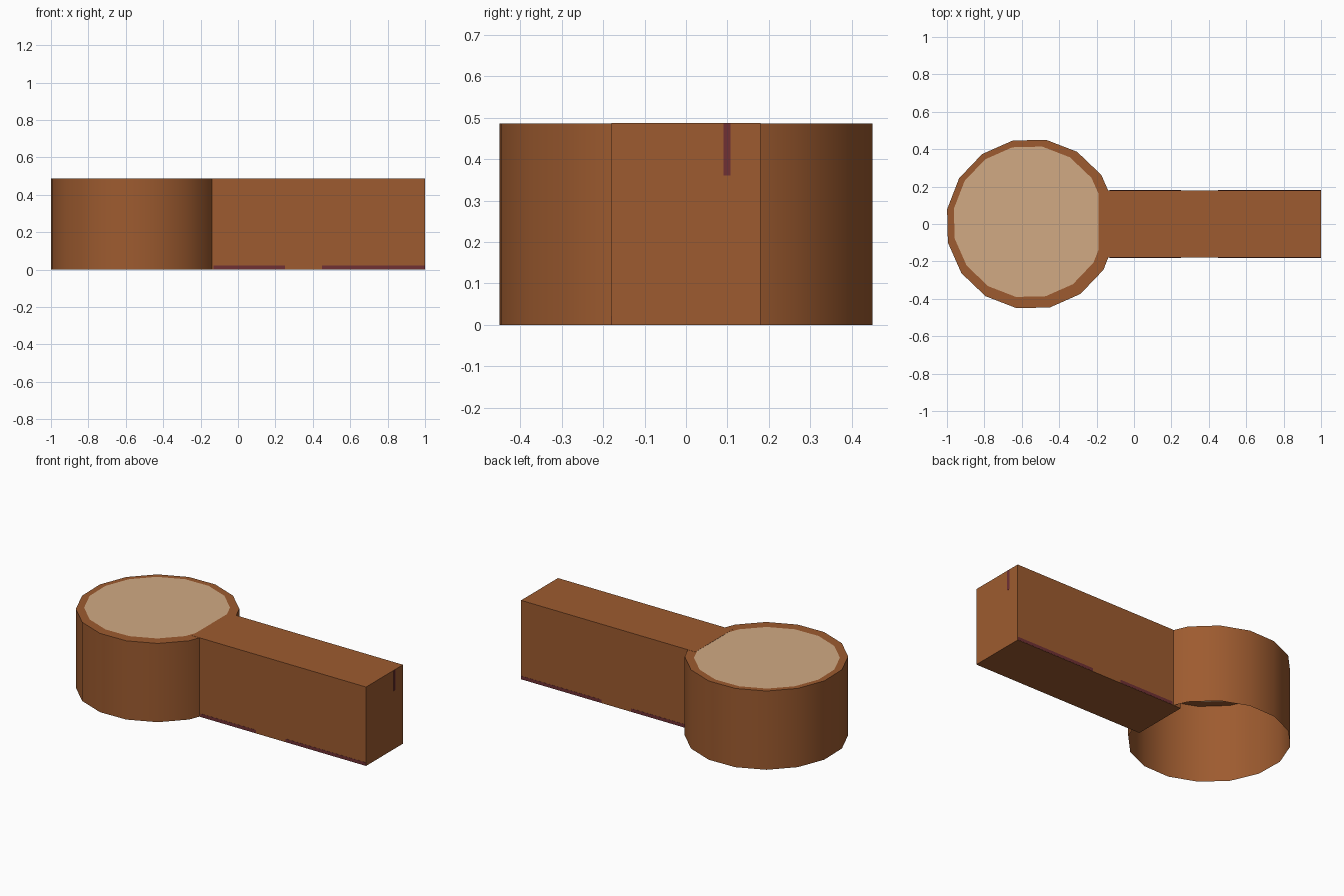
import bpy, bmesh, math
from mathutils import Vector

if "Cube" in bpy.data.objects:
    bpy.data.objects.remove(bpy.data.objects["Cube"])

H = 0.487            # overall height
CX, R, N = -0.549, 0.457, 16


def material(name, rgb):
    m = bpy.data.materials.new(name)
    m.diffuse_color = (*rgb, 1)
    m.use_nodes = True
    m.node_tree.nodes["Principled BSDF"].inputs["Base Color"].default_value = m.diffuse_color
    return m


brown = material("wood brown", (0.34, 0.105, 0.029))
tan = material("cut wood tan", (0.64, 0.40, 0.23))
purple = material("dark maroon", (0.16, 0.03, 0.034))


def make(name, bm, mats):
    bmesh.ops.recalc_face_normals(bm, faces=bm.faces)
    me = bpy.data.meshes.new(name)
    bm.to_mesh(me)
    bm.free()
    for m in mats:
        me.materials.append(m)
    ob = bpy.data.objects.new(name, me)
    bpy.context.collection.objects.link(ob)
    return ob


def box(name, lo, hi, mat):
    bm = bmesh.new()
    bmesh.ops.create_cube(bm, size=1)
    lo, hi = Vector(lo), Vector(hi)
    for v in bm.verts:
        v.co = Vector(lo[i] + (v.co[i] + 0.5) * (hi[i] - lo[i]) for i in range(3))
    return make(name, bm, [mat])


# round head: wall, rim and pale top, open underneath
def ring(bm, cx, cy, r, z):
    return [bm.verts.new((cx + r * math.cos(a), cy + r * math.sin(a), z))
            for a in (math.radians(12.6 + 360 / N * i) for i in range(N))]


bm = bmesh.new()
rings = [ring(bm, CX, 0, R, 0), ring(bm, CX, 0, R, H - 0.001),
         ring(bm, CX - 0.012, 0.012, 0.408, H - 0.001)]
for k in range(2):
    for i in range(N):
        j = (i + 1) % N
        f = bm.faces.new((rings[k][i], rings[k][j], rings[k + 1][j], rings[k + 1][i]))
        f.smooth = True
top = bm.faces.new(rings[2])
top.material_index = 1
head = make("round_head", bm, [brown, tan])
bpy.context.view_layer.objects.active = head
head.select_set(True)
bpy.ops.object.shade_smooth_by_angle(angle=math.radians(30))

# square arm running into the head
box("arm", (-0.19, -0.18, 0), (1, 0.18, H), brown)

# thin dark stains along the lower side edges and on the end
for side in (-1, 1):
    for x0, x1 in ((-0.13, 0.25), (0.45, 0.999)):
        y0, y1 = sorted((side * 0.178, side * 0.181))
        box("side_stain", (x0, y0, 0.001), (x1, y1, 0.021), purple)
box("end_stain", (0.998, 0.09, 0.36), (1.001, 0.108, H - 0.001), purple)
